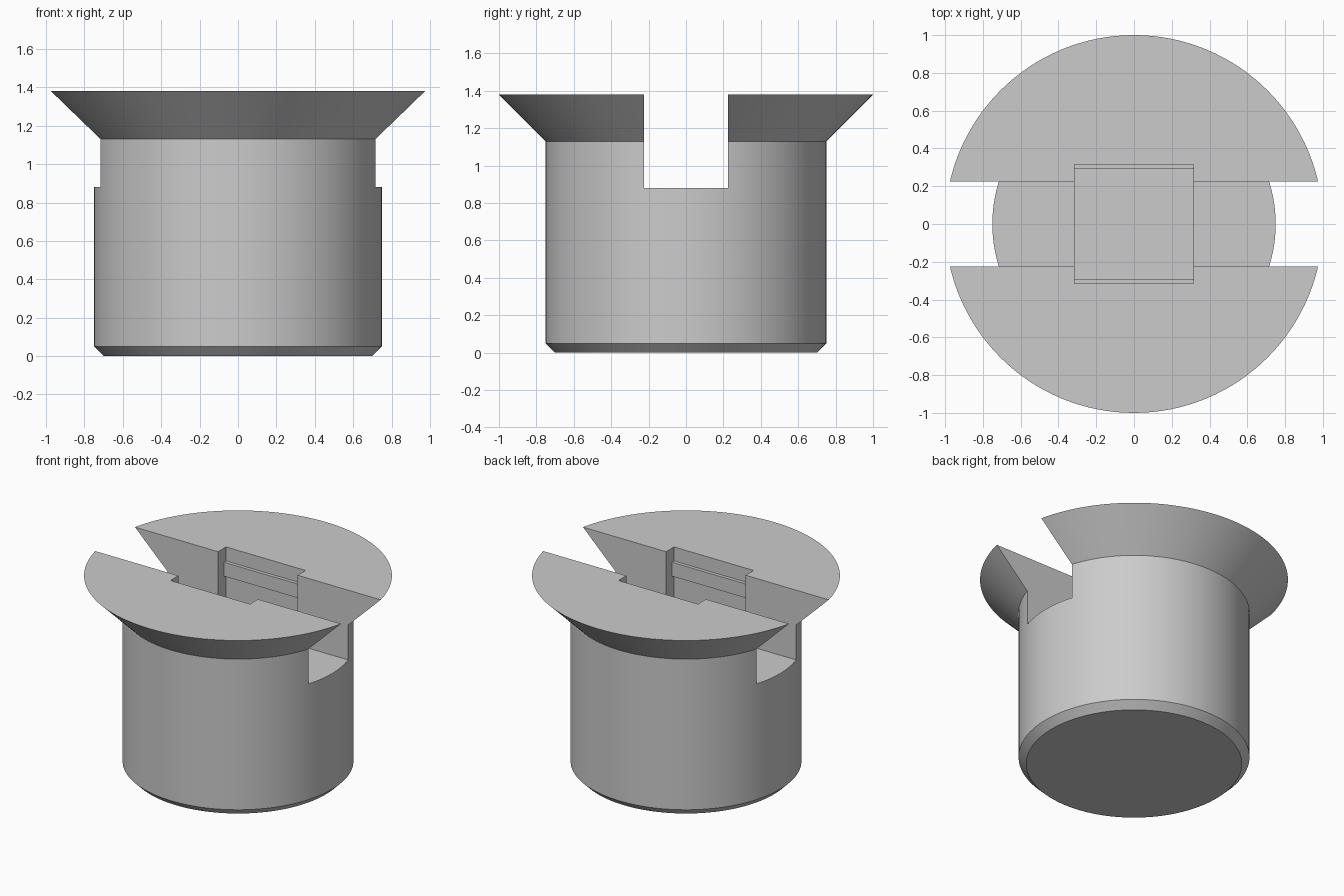
import bpy
import bmesh
from math import tau, radians
from mathutils import Vector, Matrix

default_cube = bpy.data.objects.get("Cube")
if default_cube:
    bpy.data.objects.remove(default_cube, do_unlink=True)

HEIGHT = 1.38
SLOT_HALF, SLOT_FLOOR = 0.225, 0.88
POCKET_HALF, POCKET_FLOOR = 0.315, 0.55

grey = bpy.data.materials.new("plain_grey")
grey.use_nodes = True
colour = (0.6, 0.6, 0.6, 1)
grey.diffuse_color = colour
grey.node_tree.nodes["Principled BSDF"].inputs["Base Color"].default_value = colour


def add_object(name, bm):
    mesh = bpy.data.meshes.new(name)
    bmesh.ops.recalc_face_normals(bm, faces=bm.faces)
    bm.to_mesh(mesh)
    bm.free()
    mesh.materials.append(grey)
    obj = bpy.data.objects.new(name, mesh)
    bpy.context.collection.objects.link(obj)
    return obj


def box(name, low, high):
    low, high = Vector(low), Vector(high)
    bm = bmesh.new()
    bmesh.ops.create_cube(bm, size=1, matrix=Matrix.LocRotScale(
        (low + high) / 2, None, high - low))
    return add_object(name, bm)


def lathe(name, profile, steps=128):
    bm = bmesh.new()
    verts = [bm.verts.new((r, 0, z)) for r, z in profile]
    edges = [bm.edges.new(pair) for pair in zip(verts, verts[1:])]
    bmesh.ops.spin(bm, geom=verts + edges, cent=(0, 0, 0), axis=(0, 0, 1),
                   angle=tau, steps=steps)
    bmesh.ops.remove_doubles(bm, verts=bm.verts, dist=1e-5)
    # Close both ends with flat caps
    bmesh.ops.holes_fill(bm, edges=[e for e in bm.edges if e.is_boundary])
    return add_object(name, bm)


def cut(target, cutter):
    cutter.hide_render = True
    mod = target.modifiers.new(cutter.name, 'BOOLEAN')
    mod.operation = 'DIFFERENCE'
    mod.solver = 'EXACT'
    mod.object = cutter
    bpy.context.view_layer.objects.active = target
    bpy.ops.object.modifier_apply(modifier=mod.name)
    bpy.data.objects.remove(cutter, do_unlink=True)


# Round body with chamfered foot and flared head
body = lathe("flared_plug_body", [(0.70, 0), (0.75, 0.05), (0.75, 1.13), (1.0, HEIGHT)])

# Slot across the head, then the deeper square pocket
cut(body, box("slot_cutter", (-2, -SLOT_HALF, SLOT_FLOOR), (2, SLOT_HALF, 2)))
cut(body, box("pocket_cutter", (-POCKET_HALF, -POCKET_HALF, POCKET_FLOOR),
              (POCKET_HALF, POCKET_HALF, 2)))

bpy.ops.object.select_all(action='DESELECT')
body.select_set(True)
bpy.context.view_layer.objects.active = body
bpy.ops.object.shade_smooth_by_angle(angle=radians(25))

# Retaining ribs on the front and back pocket walls
for name, side in (("front_rib", -1), ("back_rib", 1)):
    ys = sorted((side * 0.29, side * (POCKET_HALF + 0.01)))
    box(name, (-POCKET_HALF, ys[0], 1.18), (POCKET_HALF, ys[1], 1.28))
